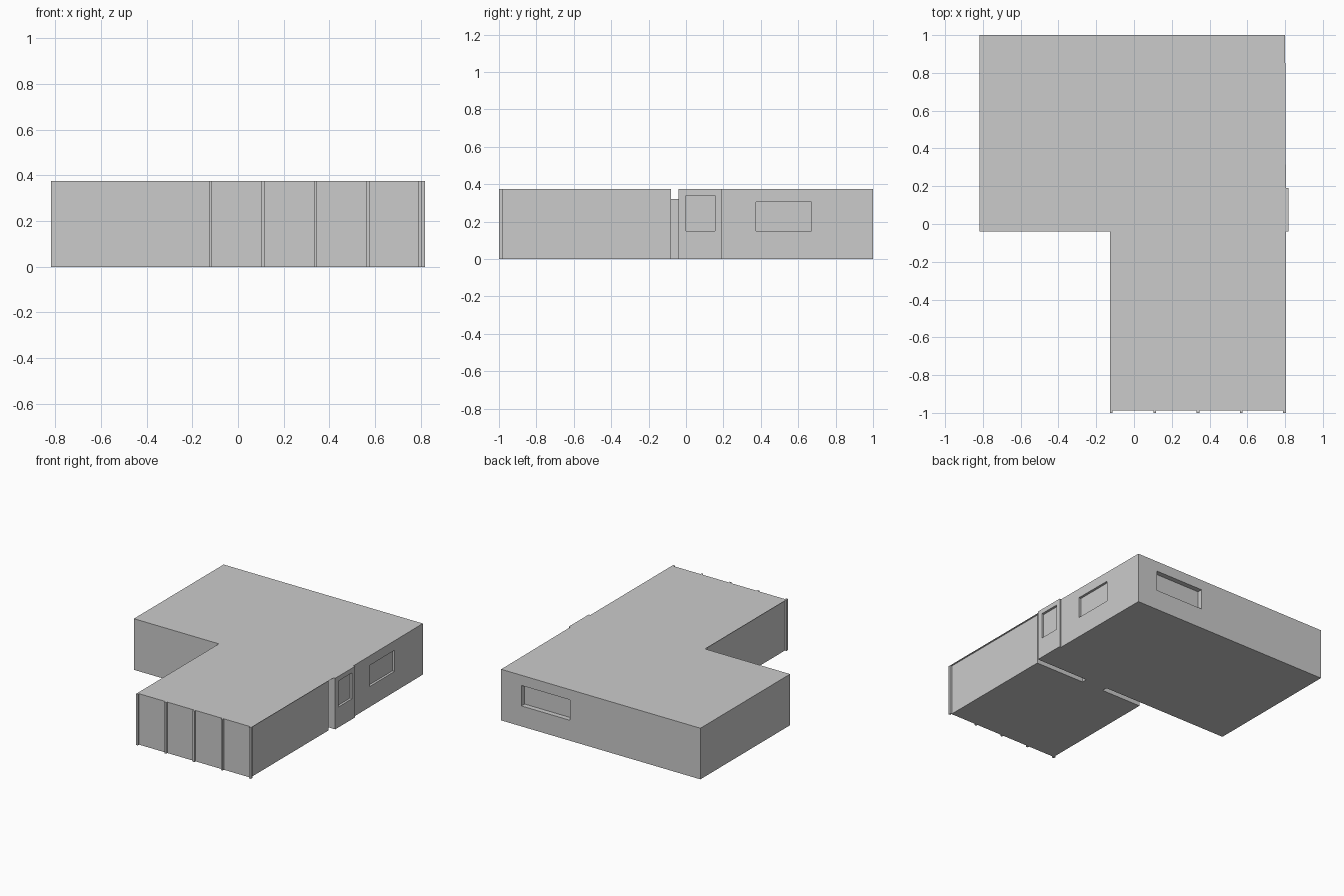
import bpy
import bmesh

if "Cube" in bpy.data.objects:
    bpy.data.objects.remove(bpy.data.objects["Cube"])

H = 0.375  # wall height


def prism(name, outline, z0=0.0, z1=H, top=True):
    """Extruded footprint with straight walls."""
    bm = bmesh.new()
    base = bm.faces.new([bm.verts.new((x, y, z0)) for x, y in outline])
    if z1 > z0:
        ext = bmesh.ops.extrude_face_region(bm, geom=[base], use_keep_orig=True)
        verts = [g for g in ext["geom"] if isinstance(g, bmesh.types.BMVert)]
        bmesh.ops.translate(bm, verts=verts, vec=(0, 0, z1 - z0))
        bmesh.ops.recalc_face_normals(bm, faces=bm.faces)
        if not top:
            caps = [f for f in bm.faces if f.normal.z > 0.9]
            bmesh.ops.delete(bm, geom=caps, context='FACES')
    mesh = bpy.data.meshes.new(name)
    bm.to_mesh(mesh)
    bm.free()
    obj = bpy.data.objects.new(name, mesh)
    bpy.context.collection.objects.link(obj)
    return obj


def rect(x0, x1, y0, y1):
    return [(x0, y0), (x1, y0), (x1, y1), (x0, y1)]


def recess(obj, x0, x1, y0, y1, z0, z1):
    """Cut a window recess, leaving the pane at its back."""
    cutter = prism("window_cutter", rect(x0, x1, y0, y1), z0, z1)
    cutter.hide_render = True
    mod = obj.modifiers.new("window", 'BOOLEAN')
    mod.operation = 'DIFFERENCE'
    mod.solver = 'EXACT'
    mod.object = cutter
    bpy.context.view_layer.objects.active = obj
    bpy.ops.object.modifier_apply(modifier=mod.name)
    bpy.data.objects.remove(cutter)


# Main block, with the entrance bay stepping out on the right
house = prism("main_block", [(-0.817, -0.04), (0.817, -0.04), (0.817, 0.19),
                             (0.804, 0.19), (0.80, 1.0), (-0.817, 1.0)])
recess(house, 0.80, 0.9, 0.0, 0.155, 0.15, 0.34)      # entrance bay window
recess(house, 0.785, 0.9, 0.375, 0.67, 0.15, 0.305)   # side window
recess(house, 0.24, 0.635, 0.963, 1.1, 0.15, 0.30)    # back window

# Front wing, separated from the main block by a narrow gap
prism("front_wing", rect(-0.115, 0.79, -0.985, -0.08), top=False)

# Thin roof sheet over wing and gap
prism("wing_roof", rect(-0.127, 0.804, -0.987, -0.04), H, H)

# Connecting doorway bridging the gap
prism("connecting_doorway", rect(0.21, 0.39, -0.08, -0.04), 0.0, 0.32)

# Posts dividing the front into four panels
W = 0.014
for i in range(5):
    x = -0.127 + i * (0.931 - W) / 4
    prism(f"front_post_{i + 1}", rect(x, x + W, -1.0, -0.982))
